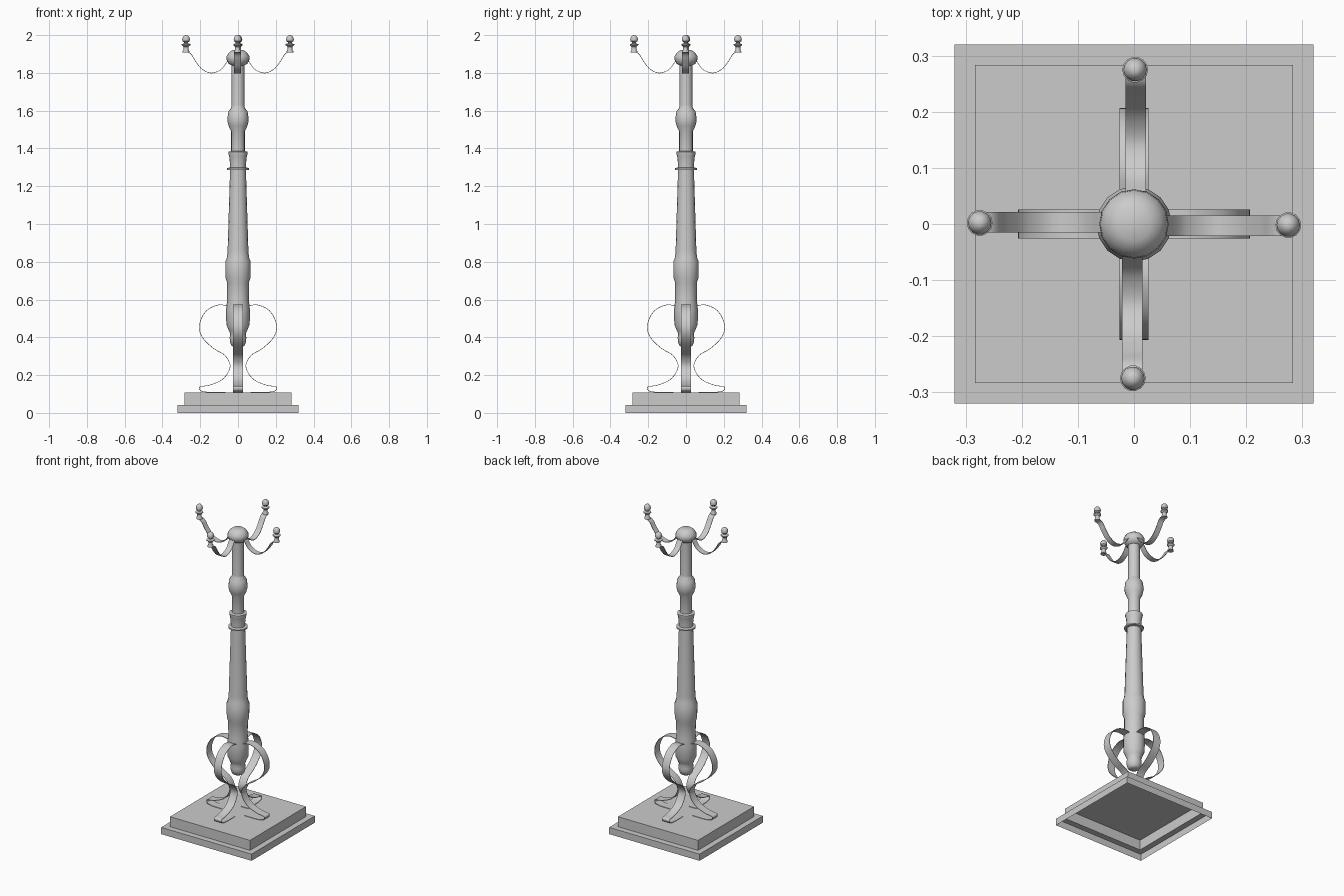
import bpy, bmesh, math
from mathutils import Vector, Matrix

if "Cube" in bpy.data.objects:
    bpy.data.objects.remove(bpy.data.objects["Cube"])


def make_object(name, bm, smooth=True):
    bmesh.ops.recalc_face_normals(bm, faces=bm.faces)
    mesh = bpy.data.meshes.new(name)
    bm.to_mesh(mesh)
    bm.free()
    obj = bpy.data.objects.new(name, mesh)
    bpy.context.collection.objects.link(obj)
    if smooth:
        bpy.ops.object.select_all(action='DESELECT')
        obj.select_set(True)
        bpy.context.view_layer.objects.active = obj
        bpy.ops.object.shade_smooth_by_angle(angle=math.radians(40))
    return obj


def lathe(name, profile, sides, location=(0, 0, 0)):
    """Revolve (radius, z) points around z and cap both ends."""
    bm = bmesh.new()
    rings = []
    for r, z in profile:
        rings.append([bm.verts.new((r * math.cos(2 * math.pi * i / sides),
                                    r * math.sin(2 * math.pi * i / sides), z))
                      for i in range(sides)])
    for a, b in zip(rings, rings[1:]):
        for i in range(sides):
            j = (i + 1) % sides
            bm.faces.new((a[i], a[j], b[j], b[i]))
    bm.faces.new(rings[0][::-1])
    bm.faces.new(rings[-1])
    obj = make_object(name, bm)
    obj.location = location
    return obj


def smooth_path(points, steps=5):
    """Catmull-Rom spline through 2D points."""
    p = [Vector(q) for q in points]
    p = [2 * p[0] - p[1]] + p + [2 * p[-1] - p[-2]]
    out = []
    for a, b, c, d in zip(p, p[1:], p[2:], p[3:]):
        for s in range(steps):
            t = s / steps
            out.append(0.5 * (2 * b + (c - a) * t + (2 * a - 5 * b + 4 * c - d) * t * t
                              + (3 * b - a - 3 * c + d) * t ** 3))
    return out + [p[-2]]


def ribbon(name, points, width, angle, thickness=0.003, shift=0.0):
    """Flat strip following (radius, z) points, turned around the column."""
    path = smooth_path(points)
    bm = bmesh.new()
    rings = []
    for i, q in enumerate(path):
        tangent = (path[min(i + 1, len(path) - 1)] - path[max(i - 1, 0)]).normalized()
        n = Vector((-tangent.y, tangent.x)) * thickness / 2
        rings.append([bm.verts.new((q.x + s * n.x, shift + w * width / 2, q.y + s * n.y))
                      for s, w in ((1, -1), (1, 1), (-1, 1), (-1, -1))])
    for a, b in zip(rings, rings[1:]):
        for i in range(4):
            j = (i + 1) % 4
            bm.faces.new((a[i], a[j], b[j], b[i]))
    bm.faces.new(rings[0][::-1])
    bm.faces.new(rings[-1])
    bm.transform(Matrix.Rotation(angle, 4, 'Z'))
    return make_object(name, bm)


# Stepped square base, a shell open underneath
bm = bmesh.new()
rings = [[bm.verts.new((x * h, y * h, z)) for x, y in ((-1, -1), (1, -1), (1, 1), (-1, 1))]
         for h, z in ((0.32, 0), (0.32, 0.043), (0.283, 0.043), (0.283, 0.107))]
for a, b in zip(rings, rings[1:]):
    for i in range(4):
        j = (i + 1) % 4
        bm.faces.new((a[i], a[j], b[j], b[i]))
bm.faces.new(rings[-1])
make_object("stepped_base", bm, smooth=False)

# Turned central column
lathe("column", [
    (0.025, 0.35), (0.036, 0.358), (0.043, 0.38), (0.044, 0.40), (0.041, 0.418),
    (0.048, 0.435), (0.062, 0.47), (0.063, 0.55), (0.057, 0.60), (0.058, 0.69),
    (0.066, 0.715), (0.067, 0.80), (0.058, 0.825), (0.055, 0.86), (0.042, 1.285),
    (0.057, 1.287), (0.057, 1.296), (0.042, 1.30), (0.043, 1.325), (0.047, 1.36),
    (0.051, 1.372), (0.051, 1.382), (0.036, 1.386), (0.036, 1.49), (0.050, 1.52),
    (0.057, 1.55), (0.051, 1.595), (0.036, 1.615), (0.034, 1.63), (0.034, 1.84),
    (0.050, 1.848), (0.062, 1.872), (0.060, 1.89), (0.048, 1.908), (0.030, 1.92)], 16)

# Four scrolled legs, four hooks and their finials
leg_path = [(0.05, 0.565), (0.10, 0.572), (0.155, 0.55), (0.19, 0.508), (0.205, 0.45),
            (0.185, 0.395), (0.13, 0.342), (0.07, 0.305), (0.042, 0.255), (0.055, 0.21),
            (0.09, 0.172), (0.15, 0.147), (0.195, 0.14), (0.205, 0.132), (0.195, 0.116),
            (0.15, 0.109), (0.065, 0.109)]
hook_path = [(0.045, 1.885), (0.058, 1.86), (0.09, 1.818), (0.142, 1.799), (0.19, 1.82),
             (0.225, 1.862), (0.245, 1.895), (0.26, 1.907), (0.275, 1.91)]
finial = [(0.018, 1.908), (0.018, 1.914), (0.013, 1.922), (0.013, 1.938), (0.023, 1.947),
          (0.023, 1.952), (0.010, 1.957), (0.010, 1.962), (0.019, 1.968), (0.021, 1.978),
          (0.017, 1.990), (0.010, 1.998), (0.004, 2.0)]
for k, side in enumerate(("right", "back", "left", "front")):
    angle = k * math.pi / 2
    ribbon(side + "_leg", leg_path, 0.052, angle)
    ribbon(side + "_hook", hook_path, 0.037, angle, shift=-0.003)
    spot = Matrix.Rotation(angle, 3, 'Z') @ Vector((0.275, -0.002, 0))
    lathe(side + "_finial", finial, 14, spot)
